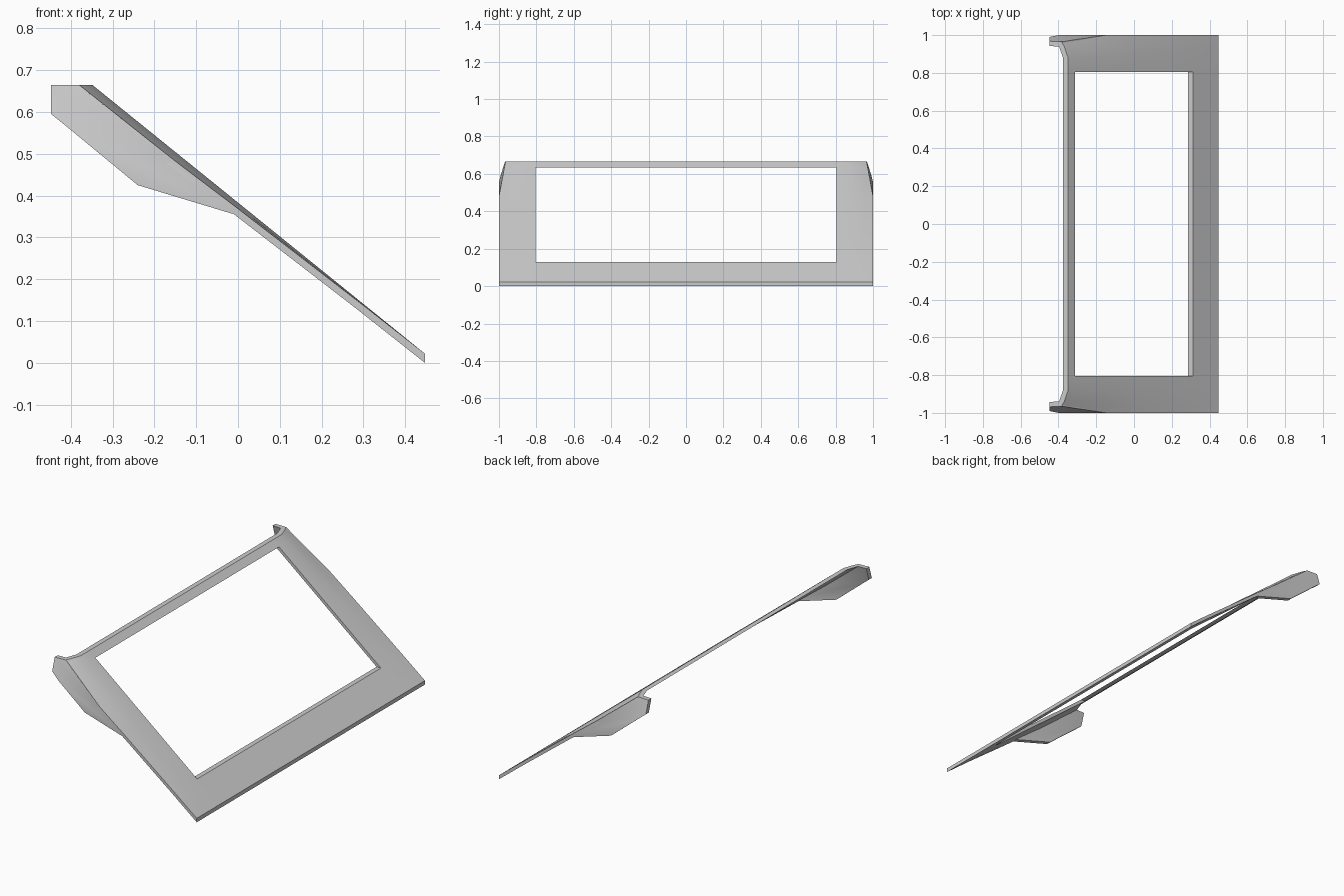
import bpy, bmesh, math

cube = bpy.data.objects.get("Cube")
if cube:
    bpy.data.objects.remove(cube)

grey = bpy.data.materials.new("grey")
grey.use_nodes = True
colour = (0.6, 0.6, 0.6, 1)
grey.diffuse_color = colour
grey.node_tree.nodes["Principled BSDF"].inputs["Base Color"].default_value = colour

FRONT_X, FRONT_Z, TOP_Z = 0.447, 0.022, 0.665
SLOPE = 0.808
THICK = 0.027          # measured horizontally, as all cuts are level
OPEN_Y = 0.805


def slope_x(z):
    return FRONT_X - (z - FRONT_Z) / SLOPE


def finish(bm, name):
    """Turn a +y half into a mirrored, shaded object."""
    bmesh.ops.recalc_face_normals(bm, faces=bm.faces)
    mesh = bpy.data.meshes.new(name)
    bm.to_mesh(mesh)
    bm.free()
    mesh.materials.append(grey)
    ob = bpy.data.objects.new(name, mesh)
    bpy.context.collection.objects.link(ob)
    mod = ob.modifiers.new("mirror", 'MIRROR')
    mod.use_axis = (False, True, False)
    mod.use_clip = True
    bpy.ops.object.select_all(action='DESELECT')
    ob.select_set(True)
    bpy.context.view_layer.objects.active = ob
    bpy.ops.object.shade_smooth_by_angle(angle=math.radians(25))
    return ob


# Sloped frame: level stations (height, bend y, middle y, edge y, edge setback)
stations = [
    (FRONT_Z, 0.93, 0.97, 1.0, 0.0),
    (0.13, 0.92, 0.97, 1.0, 0.004),
    (0.37, 0.90, 0.96, 1.0, 0.018),
    (0.48, 0.89, 0.955, 1.0, 0.027),
    (0.635, 0.88, 0.942, 0.971, 0.033),
    (TOP_Z, 0.88, 0.94, 0.965, 0.035),
]
bm = bmesh.new()
under = {}
rows = []
for i, (z, bend, mid, edge, back) in enumerate(stations):
    row = []
    for y, setback in ((0, 0), (OPEN_Y, 0), (bend, 0), (mid, back * 0.6), (edge, back)):
        x = slope_x(z) - setback
        top = bm.verts.new((x, y, z))
        low = (x, y, 0) if i == 0 else (x - THICK, y, z)
        under[top] = bm.verts.new(low)
        row.append(top)
    rows.append(row)

for i in range(len(rows) - 1):
    for j in range(4):
        if j == 0 and 1 <= i <= 3:
            continue               # the opening
        quad = (rows[i][j], rows[i][j + 1], rows[i + 1][j + 1], rows[i + 1][j])
        bm.faces.new(quad)

# Rims and underside
skin = list(bm.faces)
rim = [e for e in bm.edges if e.is_boundary and any(v.co.y > 0 for v in e.verts)]
for e in rim:
    a, b = e.verts
    bm.faces.new((a, b, under[b], under[a]))
for f in skin:
    bm.faces.new([under[v] for v in reversed(f.verts)])
bmesh.ops.delete(bm, geom=[v for v in bm.verts if not v.link_faces], context='VERTS')
finish(bm, "sloped_frame")

# Side skirts: thin walls hanging from the upper corners
outline = [
    (-0.447, 0.968, TOP_Z), (-0.38, 0.965, TOP_Z), (-0.147, 1.0, 0.48),
    (-0.002, 1.0, 0.37), (-0.012, 1.0, 0.356), (-0.24, 1.0, 0.425),
    (-0.40, 1.0, 0.557), (-0.447, 0.99, 0.595),
]
bm = bmesh.new()
outer = [bm.verts.new(p) for p in outline]
inner = [bm.verts.new((x, y - 0.026, z)) for x, y, z in outline]
for ring in (outer, inner):
    for face in ((0, 1, 2, 6), (0, 6, 7), (2, 3, 4, 5, 6)):
        bm.faces.new([ring[k] for k in face])
for k in range(len(outline)):
    n = (k + 1) % len(outline)
    bm.faces.new((outer[k], outer[n], inner[n], inner[k]))
finish(bm, "side_skirts")
